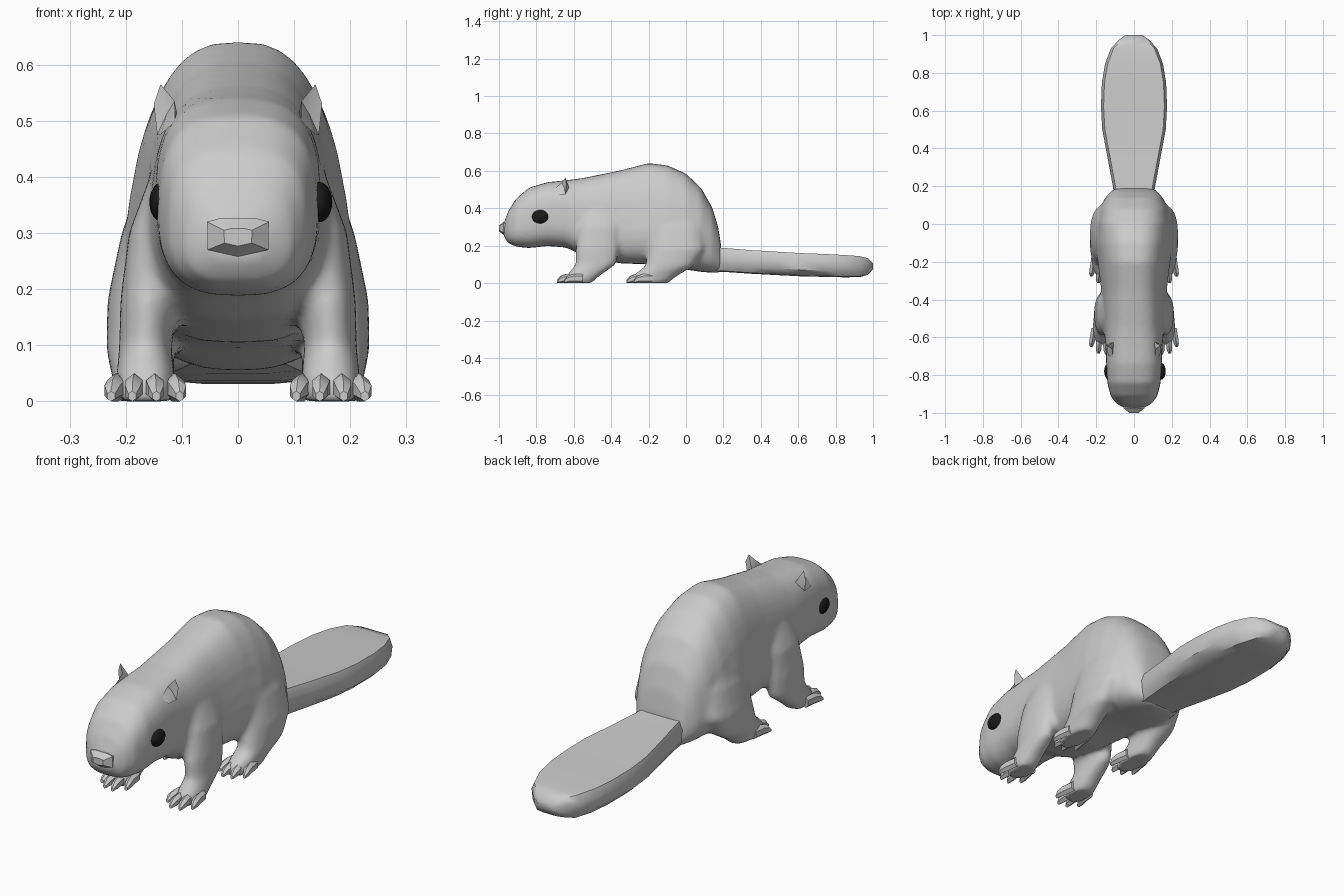
import bpy, bmesh, math
from mathutils import Vector

if "Cube" in bpy.data.objects:
    bpy.data.objects.remove(bpy.data.objects["Cube"])


def make(name, verts, faces, angle=35):
    me = bpy.data.meshes.new(name)
    me.from_pydata([tuple(v) for v in verts], [], faces)
    bm = bmesh.new()
    bm.from_mesh(me)
    bmesh.ops.recalc_face_normals(bm, faces=bm.faces)
    bm.to_mesh(me)
    bm.free()
    ob = bpy.data.objects.new(name, me)
    bpy.context.collection.objects.link(ob)
    smooth(ob, angle)
    return ob


def activate(obs):
    bpy.ops.object.select_all(action='DESELECT')
    for o in obs:
        o.select_set(True)
    bpy.context.view_layer.objects.active = obs[0]


def smooth(ob, angle):
    activate([ob])
    bpy.ops.object.shade_smooth_by_angle(angle=math.radians(angle))


def loft(name, rings, angle=35):
    """Skin equal-sized rings and cap both ends."""
    n, m = len(rings[0]), len(rings)
    verts = [p for r in rings for p in r]
    faces = [(k * n + i, k * n + (i + 1) % n, (k + 1) * n + (i + 1) % n, (k + 1) * n + i)
             for k in range(m - 1) for i in range(n)]
    faces += [tuple(range(n)), tuple(range((m - 1) * n, m * n))]
    return make(name, verts, faces, angle)


def super_ring(n, power):
    out = []
    for i in range(n):
        a = 2 * math.pi * i / n
        c, s = math.cos(a), math.sin(a)
        out.append((math.copysign(abs(c) ** (2 / power), c),
                    math.copysign(abs(s) ** (2 / power), s)))
    return out


# Head and torso: y, bottom z, top z, lower half-width, upper half-width
stations = [(-.975, .25, .32, .05, .045), (-.95, .213, .385, .10, .09),
            (-.91, .195, .45, .128, .12), (-.84, .187, .51, .145, .138),
            (-.74, .198, .54, .152, .142), (-.64, .19, .55, .158, .143),
            (-.55, .145, .562, .175, .14), (-.35, .105, .603, .195, .14),
            (-.2, .10, .642, .22, .145), (-.1, .09, .63, .238, .15),
            (0, .072, .585, .232, .155), (.08, .06, .51, .205, .15),
            (.14, .055, .405, .168, .13), (.172, .055, .30, .13, .11),
            (.188, .058, .2, .11, .10)]
rings = []
for y, zb, zt, wb, wt in stations:
    ring = []
    for u, v in super_ring(32, 2.8):
        t = (v + 1) / 2
        ring.append((u * (wb + (wt - wb) * t), y, zb + (zt - zb) * t))
    rings.append(ring)
body = loft("body", rings)

# Legs: stacked horizontal sections z, x, y, half-width, half-length
front = [(0, .165, -.575, .05, .07), (.04, .165, -.55, .053, .09),
         (.1, .165, -.482, .047, .108), (.18, .16, -.475, .05, .115),
         (.3, .145, -.46, .05, .11), (.42, .115, -.46, .035, .08)]
hind = [(0, .165, -.195, .052, .10), (.04, .168, -.165, .056, .12),
        (.09, .175, -.09, .06, .13), (.18, .165, -.05, .068, .15),
        (.3, .14, -.05, .068, .14), (.42, .11, -.05, .05, .10)]
parts = [body]
for secs in (front, hind):
    for s in (-1, 1):
        rings = [[(s * (x + rx * u), y + ry * v, z) for u, v in super_ring(20, 2.3)]
                 for z, x, y, rx, ry in secs]
        parts.append(loft("leg", rings))

# Fuse the legs into the body
activate(parts)
bpy.ops.object.join()
rm = body.modifiers.new("fuse", 'REMESH')
rm.mode = 'VOXEL'
rm.voxel_size = .012
sm = body.modifiers.new("soften", 'SMOOTH')
sm.factor = .5
sm.iterations = 8
for m in ("fuse", "soften"):
    bpy.ops.object.modifier_apply(modifier=m)
smooth(body, 60)

# Toes: four tapered stubs per foot
toes = ((.118, -.652), (.15, -.69), (.183, -.685), (.212, -.65))
for kind, shift in (("front", 0), ("hind", .372)):
    for s in (-1, 1):
        for i, (x, tip) in enumerate(toes):
            splay = (x - .165) * .25
            rings = []
            for dy, w, h, d in ((.10, .016, .05, 0), (.05, .018, .05, .5),
                                (.018, .016, .038, 1), (0, .008, .018, 1.2)):
                rings.append([(s * (x + d * splay + w * math.cos(a)), tip + shift + dy,
                               h / 2 + h / 2 * math.sin(a))
                              for a in (k * math.pi / 3 + math.pi / 6 for k in range(6))])
            loft(f"{kind}_toe_{i}", rings, 30)

# Flat paddle tail: y, half-width, bottom z, top z
tail = [(.12, .10, .062, .195), (.2, .112, .06, .188), (.35, .14, .05, .176),
        (.5, .168, .042, .167), (.62, .175, .036, .16), (.75, .17, .033, .155),
        (.85, .153, .031, .15), (.93, .122, .032, .144), (.975, .08, .045, .132),
        (1.0, .045, .075, .105)]
rings = []
for y, w, b, t in tail:
    h = t - b
    half = [(w - .014, t), (w, t - .3 * h), (w - .006, b + .28 * h), (w * .78, b + .04 * h), (w * .4, b)]
    rings.append([(x, y, z) for x, z in half] + [(-x, y, z) for x, z in reversed(half)])
loft("tail", rings, 40)

# Faceted nose
hexa = [(-.03, .035), (.03, .035), (.055, .028), (.054, -.022), (0, -.034), (-.054, -.022), (-.055, .028)]
loft("nose", [[(u * k, y, .292 + v * k) for u, v in hexa]
              for y, k in ((-.94, 1), (-.975, 1), (-1.0, .45))], 20)

# Cupped pointed ears
rim = [(.112, -.71, .50), (.113, -.665, .535), (.138, -.645, .565), (.15, -.64, .53),
       (.144, -.645, .475), (.138, -.695, .475)]
for side, s in (("left", -1), ("right", 1)):
    pts = rim + [(.127, -.652, .512), (.108, -.625, .51)]
    faces = [(i, (i + 1) % 6, c) for i in range(6) for c in (6, 7)]
    make(side + "_ear", [(s * x, y, z) for x, y, z in pts], faces, 35)

# Black eyes
black = bpy.data.materials.new("black")
black.diffuse_color = (.01, .01, .01, 1)
black.use_nodes = True
black.node_tree.nodes["Principled BSDF"].inputs["Base Color"].default_value = black.diffuse_color
for side, x in (("left", -.134), ("right", .144)):
    bpy.ops.mesh.primitive_uv_sphere_add(segments=20, ring_count=12, radius=1, location=(x, -.78, .355))
    eye = bpy.context.object
    eye.name = side + "_eye"
    eye.scale = (.024, .044, .036)
    eye.data.materials.append(black)
    smooth(eye, 40)
